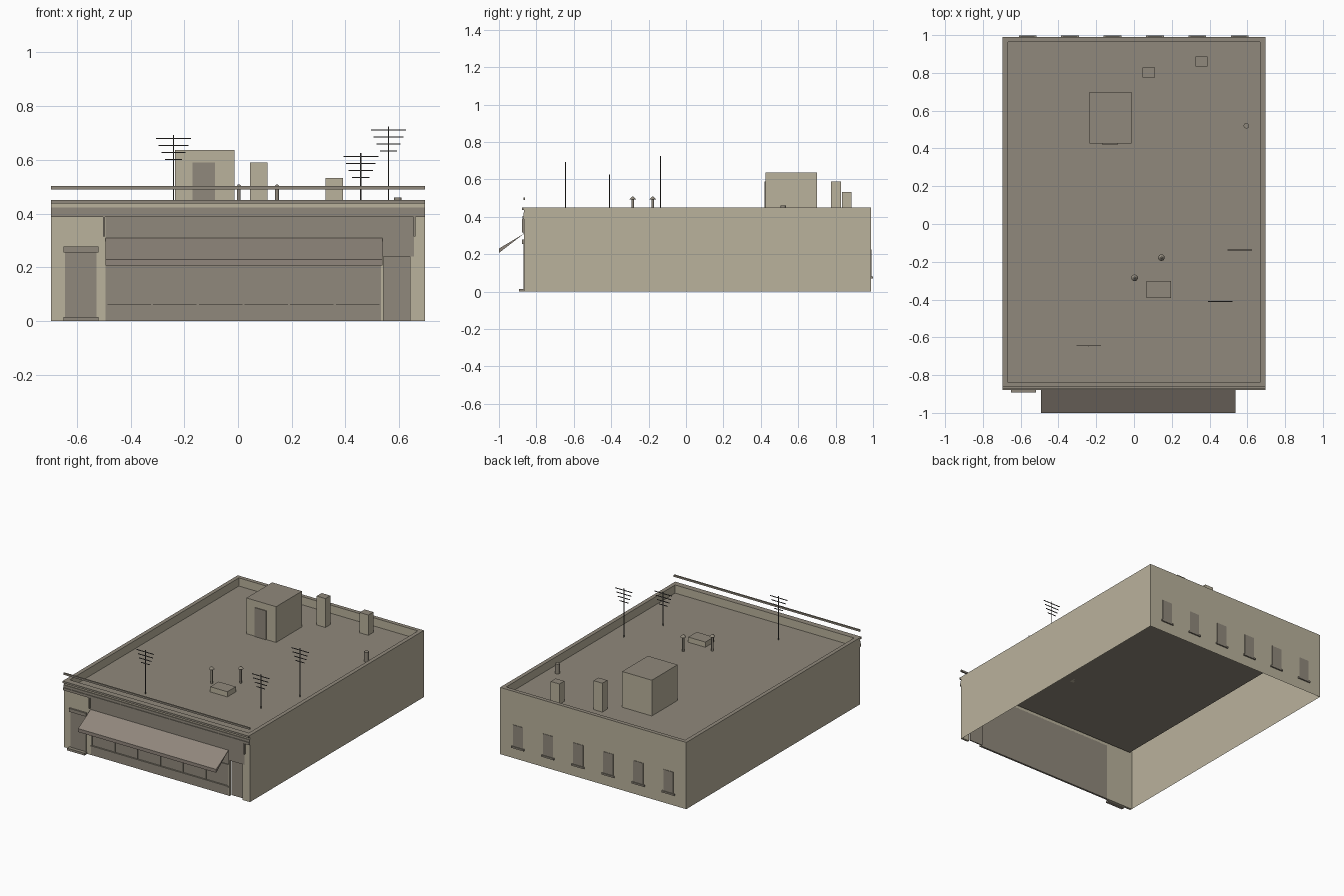
import bpy, bmesh, math

if "Cube" in bpy.data.objects:
    bpy.data.objects.remove(bpy.data.objects["Cube"])


def material(name, rgb):
    m = bpy.data.materials.new(name)
    m.diffuse_color = (*rgb, 1)
    m.use_nodes = True
    m.node_tree.nodes["Principled BSDF"].inputs["Base Color"].default_value = m.diffuse_color
    return m


BEIGE = material("beige_wall", (0.49, 0.445, 0.335))
GREY = material("warm_grey", (0.28, 0.25, 0.2))
AWN = material("awning_brown_grey", (0.28, 0.24, 0.2))
METAL = material("dark_metal", (0.09, 0.085, 0.08))


def finish(bm, name, mats):
    bmesh.ops.recalc_face_normals(bm, faces=bm.faces)
    me = bpy.data.meshes.new(name)
    bm.to_mesh(me)
    bm.free()
    for m in mats:
        me.materials.append(m)
    ob = bpy.data.objects.new(name, me)
    bpy.context.collection.objects.link(ob)
    return ob


def box(name, x0, x1, y0, y1, z0, z1, mat, top=None):
    """Axis-aligned box; an optional second material covers the top."""
    bm = bmesh.new()
    bmesh.ops.create_cube(bm, size=1)
    for v in bm.verts:
        v.co = ((x0 + x1) / 2 + v.co.x * (x1 - x0),
                (y0 + y1) / 2 + v.co.y * (y1 - y0),
                (z0 + z1) / 2 + v.co.z * (z1 - z0))
    if top:
        for f in bm.faces:
            f.normal_update()
            f.material_index = int(f.normal.z > 0.5)
    return finish(bm, name, [mat] + ([top] if top else []))


def cylinder(name, x, y, z0, z1, r, mat, r2=None, sides=10):
    bpy.ops.mesh.primitive_cone_add(vertices=sides, radius1=r, radius2=r if r2 is None else r2,
                                    depth=z1 - z0, location=(x, y, (z0 + z1) / 2))
    ob = bpy.context.object
    ob.name = name
    ob.data.materials.append(mat)
    bpy.ops.object.shade_smooth_by_angle(angle=math.radians(40))
    return ob


W, FRONT, BACK, TOP, ROOF = 0.695, -0.865, 0.99, 0.45, 0.395

# Building shell: open underneath, parapet ring, sunken roof
bm = bmesh.new()


def loop(inset, z):
    a, f, b = W - inset, FRONT + inset, BACK - inset
    return [bm.verts.new(p) for p in ((-a, f, z), (a, f, z), (a, b, z), (-a, b, z))]


base, upper, inner, deck = loop(0, 0), loop(0, TOP), loop(0.027, TOP), loop(0.027, ROOF)
for i in range(4):
    j = (i + 1) % 4
    if i:  # the street side is built from separate parts
        bm.faces.new((base[i], base[j], upper[j], upper[i]))
    bm.faces.new((upper[i], upper[j], inner[j], inner[i])).material_index = 1
    bm.faces.new((inner[i], inner[j], deck[j], deck[i]))
bm.faces.new(deck).material_index = 1
finish(bm, "building_shell", [BEIGE, GREY])

# Street side: piers and upper wall
box("upper_front_wall", -W, W, FRONT, -0.85, 0.385, TOP - 0.002, BEIGE)
box("left_pier", -W, -0.493, FRONT, -0.85, 0, 0.385, BEIGE)
box("right_pier", 0.655, W, FRONT, -0.85, 0, 0.385, BEIGE)
box("right_pier_step", 0.64, 0.655, FRONT, -0.85, 0, 0.24, BEIGE)
box("slim_post", 0.533, 0.542, FRONT, -0.85, 0, 0.24, BEIGE)

# Cornice layers and sign fascia
box("cornice_cap", -W, W, -0.878, FRONT, 0.437, TOP, GREY)
box("cornice_middle", -W, W, -0.87, FRONT, 0.404, 0.422, GREY)
box("cornice_lower", -W, W, -0.874, FRONT, 0.387, 0.404, GREY)
box("sign_fascia", -0.493, 0.655, -0.868, -0.85, 0.305, 0.387, GREY)
for x in (-0.499, 0.657):
    box("fascia_bracket", x - 0.004, x + 0.004, -0.876, FRONT, 0.315, 0.387, GREY)

# Shopfront with bulkhead, transom and mullions
box("shop_windows", -0.493, 0.533, -0.857, -0.85, 0.06, 0.305, GREY)
box("bulkhead", -0.493, 0.533, -0.863, -0.85, 0, 0.06, GREY)
box("window_sill", -0.493, 0.533, -0.867, -0.857, 0.056, 0.063, GREY)
box("transom", -0.493, 0.533, -0.862, -0.857, 0.2, 0.208, GREY)
for i in range(7):
    x = -0.49 + i * 1.02 / 6
    box("mullion", x - 0.004, x + 0.004, -0.862, -0.857, 0.063, 0.2, GREY)

# Shop door on the right
box("shop_door", 0.542, 0.64, -0.845, -0.838, 0, 0.24, GREY)
box("shop_door_lintel", 0.533, 0.655, FRONT, -0.838, 0.24, 0.305, GREY)

# House door on the left pier
box("house_door", -0.643, -0.527, -0.869, FRONT, 0.015, 0.255, GREY)
box("house_door_lintel", -0.65, -0.52, -0.876, FRONT, 0.255, 0.278, GREY)
box("house_door_step", -0.65, -0.52, -0.893, FRONT, 0, 0.015, GREY)

# Awning: thin wedge with a front lip
bm = bmesh.new()
ends = [[bm.verts.new((x, y, z)) for y, z in ((-0.866, 0.31), (-1.0, 0.23), (-1.0, 0.207))]
        for x in (-0.493, 0.537)]
bm.faces.new(ends[0])
bm.faces.new(ends[1])
for i in range(3):
    j = (i + 1) % 3
    bm.faces.new((ends[0][i], ends[0][j], ends[1][j], ends[1][i]))
finish(bm, "awning", [AWN])

# Rail above the parapet
box("front_rail", -W, W, -0.87, -0.86, 0.49, 0.502, GREY)

# Rear windows
for i in range(6):
    x = -0.563 + i * 0.2245
    box("rear_window", x - 0.037, x + 0.037, BACK, BACK + 0.003, 0.08, 0.225, GREY)
    box("rear_sill", x - 0.047, x + 0.047, BACK, BACK + 0.009, 0.07, 0.081, GREY)

# Roof hut and chimneys
box("roof_hut", -0.235, -0.013, 0.425, 0.7, ROOF, 0.636, BEIGE, GREY)
box("hut_door", -0.17, -0.085, 0.42, 0.425, ROOF, 0.59, GREY)
box("tall_chimney", 0.045, 0.11, 0.775, 0.828, ROOF, 0.59, BEIGE, GREY)
box("short_chimney", 0.325, 0.39, 0.833, 0.886, ROOF, 0.532, BEIGE, GREY)
box("roof_hatch", 0.067, 0.195, -0.392, -0.302, ROOF, 0.43, BEIGE, GREY)

# Vents
cylinder("stub_vent", 0.595, 0.52, ROOF, 0.46, 0.015, GREY)
for x, y in ((0.003, -0.285), (0.145, -0.178)):
    cylinder("vent_pipe", x, y, ROOF, 0.495, 0.007, GREY)
    cylinder("vent_cap", x, y, 0.492, 0.508, 0.018, GREY, 0.004)

# Aerials with four shrinking crossbars
for x, y, top in ((-0.24, -0.645, 0.692), (0.457, -0.41, 0.625), (0.56, -0.137, 0.724)):
    cylinder("aerial_mast", x, y, ROOF, top, 0.003, METAL, sides=6)
    for i, half in enumerate((0.065, 0.055, 0.045, 0.032)):
        z = top - 0.013 - i * 0.026
        box("aerial_bar", x - half, x + half, y - 0.002, y + 0.002, z - 0.002, z + 0.002, METAL)
